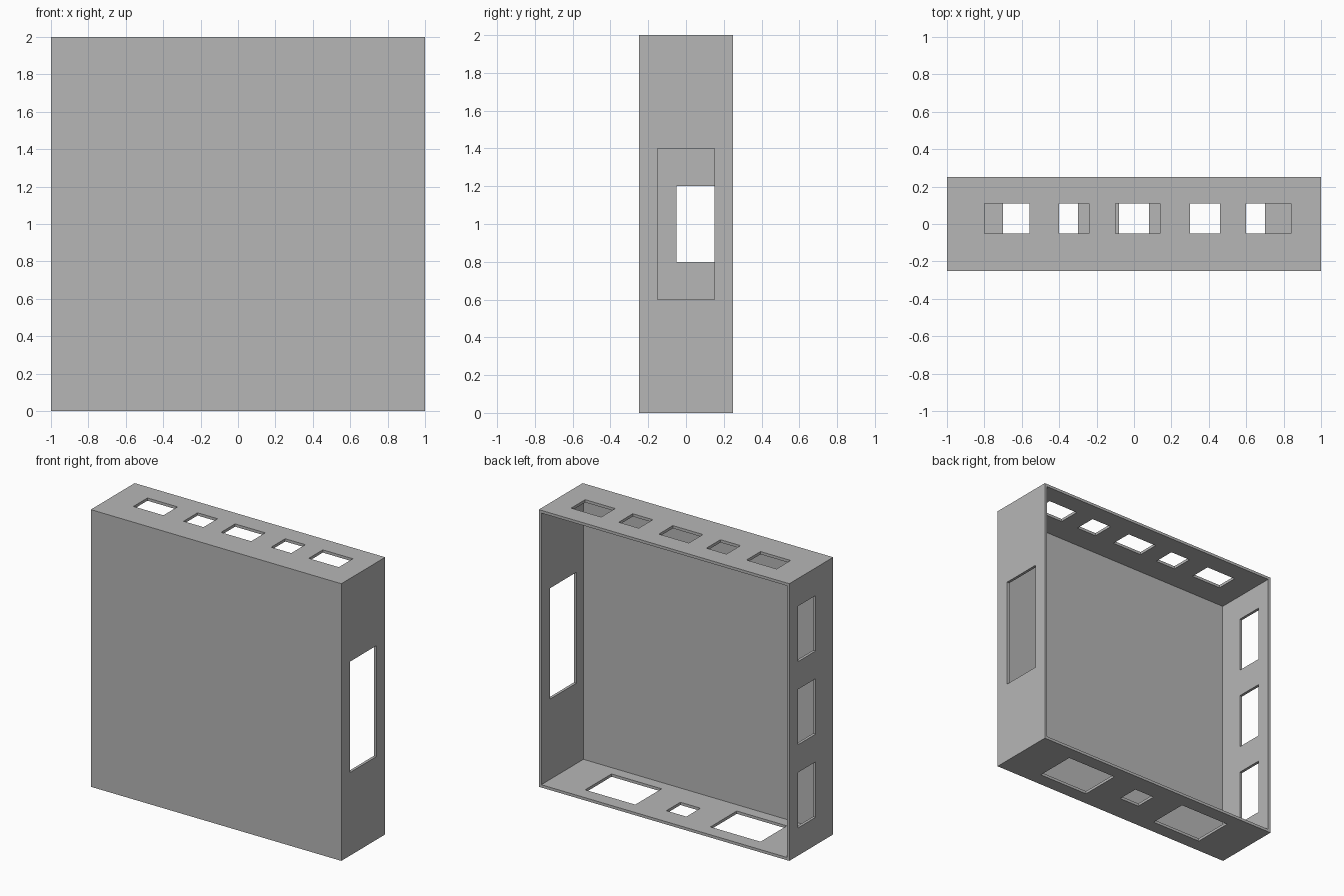
import bpy
import bmesh
from mathutils import Matrix, Vector

cube = bpy.data.objects.get("Cube")
if cube:
    bpy.data.objects.remove(cube, do_unlink=True)

HALF, DEPTH, HEIGHT, WALL = 1.0, 0.25, 2.0, 0.02
REACH = 0.06  # how far a cutter passes either side of a wall

grey = bpy.data.materials.new("plain grey")
grey.use_nodes = True
colour = (0.47, 0.47, 0.47, 1)
grey.diffuse_color = colour
grey.node_tree.nodes["Principled BSDF"].inputs["Base Color"].default_value = colour


def boxes(name, spans):
    """One object made of axis-aligned boxes, each given as x, y and z ranges."""
    bm = bmesh.new()
    for span in spans:
        low, high = (Vector([s[i] for s in span]) for i in (0, 1))
        place = Matrix.Translation((low + high) / 2) @ Matrix.Diagonal((*(high - low), 1))
        bmesh.ops.create_cube(bm, size=1, matrix=place)
    mesh = bpy.data.meshes.new(name)
    bm.to_mesh(mesh)
    bm.free()
    mesh.materials.append(grey)
    obj = bpy.data.objects.new(name, mesh)
    bpy.context.collection.objects.link(obj)
    return obj


def cut(target, cutter):
    """Subtract the cutter, apply the result and discard the cutter."""
    cutter.hide_render = True
    mod = target.modifiers.new("cut", 'BOOLEAN')
    mod.operation = 'DIFFERENCE'
    mod.solver = 'EXACT'
    mod.object = cutter
    bpy.context.view_layer.objects.active = target
    bpy.ops.object.modifier_apply(modifier=mod.name)
    bpy.data.objects.remove(cutter, do_unlink=True)


def through(level):
    return (level - REACH, level + REACH)


# Enclosure shell, open at the back
shell = boxes("enclosure_shell", [((-HALF, HALF), (-DEPTH, DEPTH), (0, HEIGHT))])
cut(shell, boxes("cavity_cutter", [
    ((WALL - HALF, HALF - WALL), (WALL - DEPTH, DEPTH + REACH), (WALL, HEIGHT - WALL))]))

narrow, wide, side = (-0.05, 0.11), (-0.15, 0.15), (-0.05, 0.15)
openings = []

# Row of alternating wide and short openings in the top
for start, length in ((-0.8, 0.24), (-0.4, 0.16), (-0.1, 0.24), (0.3, 0.16), (0.6, 0.24)):
    openings.append(((start, start + length), narrow, through(HEIGHT)))

# Two large openings and a small one in the bottom
openings += [((-0.7, -0.3), wide, through(0)),
             ((-0.08, 0.08), narrow, through(0)),
             ((0.3, 0.7), wide, through(0))]

# One tall opening in the left wall, three stacked in the right
openings.append((through(HALF), wide, (0.6, 1.4)))
for base in (0.2, 0.8, 1.4):
    openings.append((through(-HALF), side, (base, base + 0.4)))

cut(shell, boxes("opening_cutter", openings))
